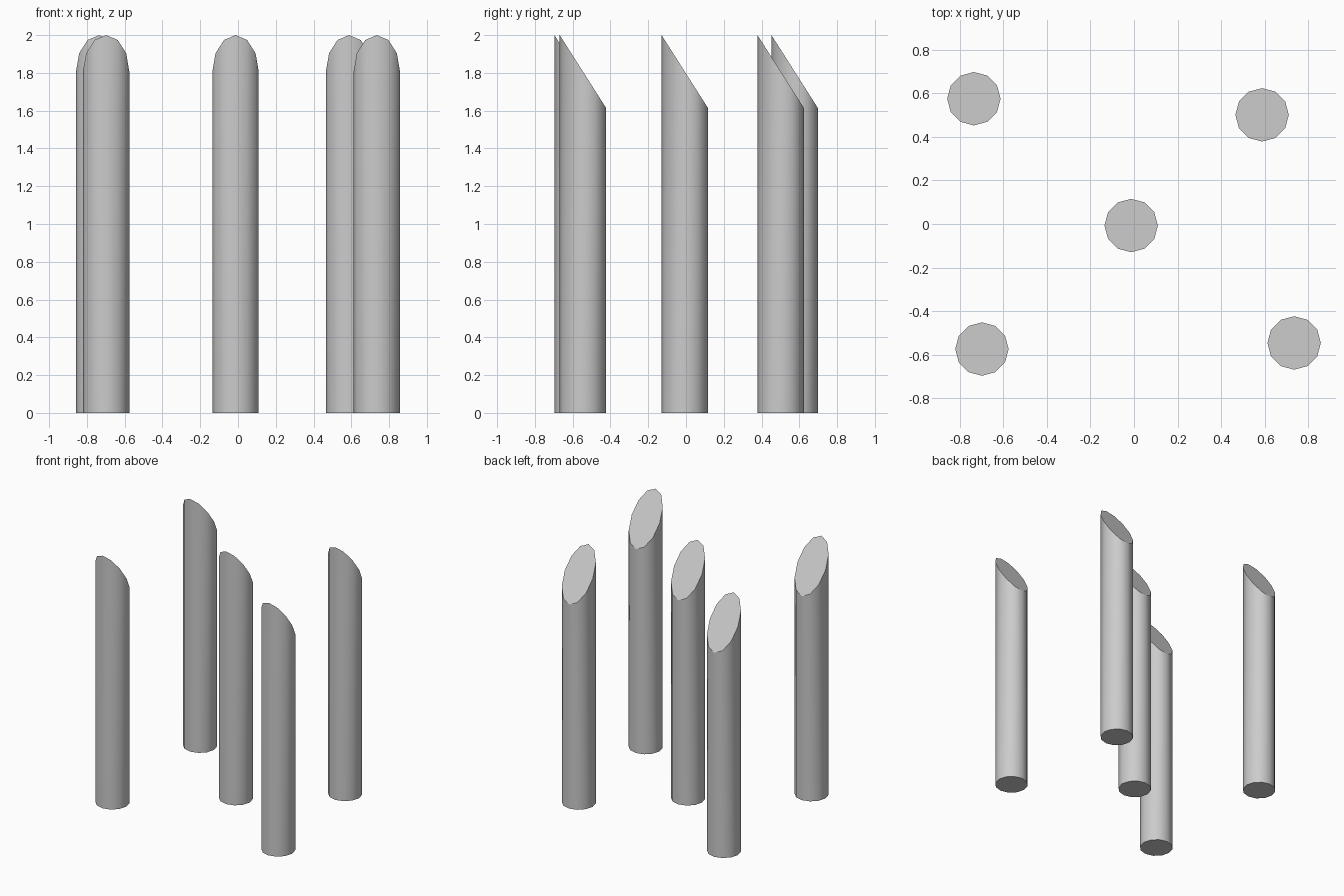
import bpy, bmesh, math

if "Cube" in bpy.data.objects:
    bpy.data.objects.remove(bpy.data.objects["Cube"])

RADIUS = 0.1225
SIDES = 12
TIP, HEEL = 2.0, 1.615   # heights of the slanted cut at front and back


def make_post(name, x, y):
    """Closed 12-sided post whose top is cut on a slant, high at the front."""
    bm = bmesh.new()
    bmesh.ops.create_cone(bm, cap_ends=True, segments=SIDES,
                          radius1=RADIUS, radius2=RADIUS, depth=2.0)
    slope = (HEEL - TIP) / (2 * RADIUS)
    for v in bm.verts:
        v.co.z = 0.0 if v.co.z < 0 else TIP + slope * (v.co.y + RADIUS)
    bmesh.ops.recalc_face_normals(bm, faces=bm.faces)
    mesh = bpy.data.meshes.new(name)
    bm.to_mesh(mesh)
    bm.free()
    obj = bpy.data.objects.new(name, mesh)
    obj.location = (x, y, 0)
    bpy.context.collection.objects.link(obj)
    # Smooth round sides, crisp rims
    bpy.ops.object.select_all(action='DESELECT')
    obj.select_set(True)
    bpy.context.view_layer.objects.active = obj
    bpy.ops.object.shade_smooth_by_angle(angle=math.radians(31.2))


# Five posts: four corners and the middle
for name, x, y in (
    ("back_left_post", -0.735, 0.575),
    ("back_right_post", 0.588, 0.501),
    ("centre_post", -0.013, -0.007),
    ("front_left_post", -0.698, -0.574),
    ("front_right_post", 0.735, -0.546),
):
    make_post(name, x, y)
